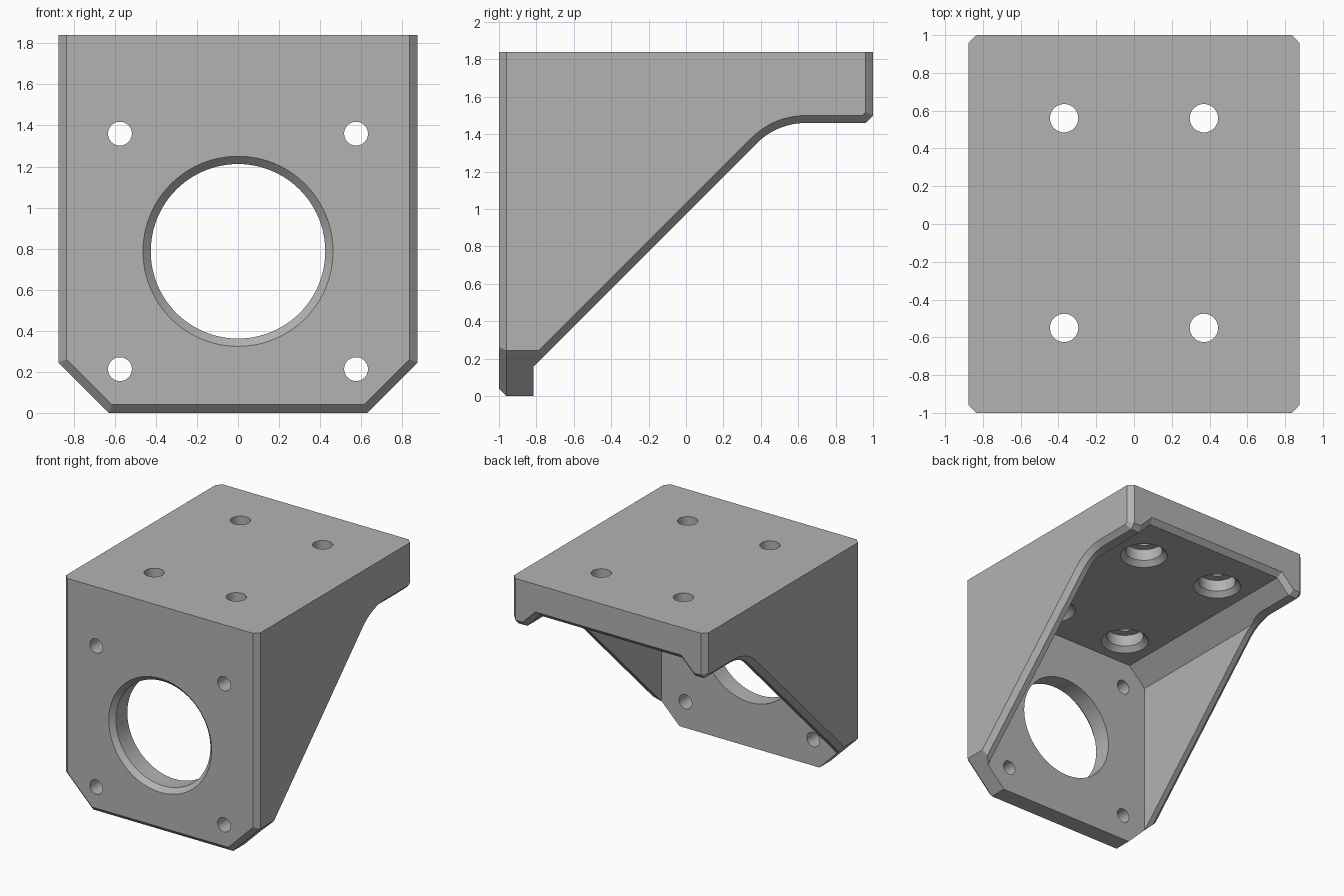
import bpy, bmesh, math

if "Cube" in bpy.data.objects:
    bpy.data.objects.remove(bpy.data.objects["Cube"])

W, C, TOP = 0.875, 0.04, 1.84      # half width, edge chamfer, height
R2 = math.sqrt(2)

grey = bpy.data.materials.new("plain_grey")
grey.diffuse_color = (0.45, 0.45, 0.45, 1)
grey.use_nodes = True
grey.node_tree.nodes["Principled BSDF"].inputs["Base Color"].default_value = grey.diffuse_color


def loft(name, sections):
    """Closed solid through matching rings of 3D points."""
    bm = bmesh.new()
    rings = [[bm.verts.new(p) for p in s] for s in sections]
    n = len(rings[0])
    for a, b in zip(rings, rings[1:]):
        for i in range(n):
            j = (i + 1) % n
            bm.faces.new((a[i], a[j], b[j], b[i]))
    bm.faces.new(rings[0])
    bm.faces.new(rings[-1])
    bmesh.ops.remove_doubles(bm, verts=bm.verts, dist=1e-5)
    bmesh.ops.recalc_face_normals(bm, faces=bm.faces)
    mesh = bpy.data.meshes.new(name)
    bm.to_mesh(mesh)
    bm.free()
    obj = bpy.data.objects.new(name, mesh)
    bpy.context.collection.objects.link(obj)
    mesh.materials.append(grey)
    return obj


def round_cutter(name, x, other, steps, axis, n=64):
    """Stepped round cutter; steps are (position along axis, radius)."""
    rings = []
    for t, r in steps:
        ring = []
        for i in range(n):
            a = 2 * math.pi * i / n
            u, v = x + r * math.cos(a), other + r * math.sin(a)
            ring.append((u, t, v) if axis == 'Y' else (u, v, t))
        rings.append(ring)
    return loft(name, rings)


def side_profile(d):
    """Side outline (y, z); d insets the edges that carry a chamfer."""
    cy, cz, r = 0.64, 1.09, 0.37 + d
    arc = [(cy + r * math.cos(math.radians(a)), cz + r * math.sin(math.radians(a)))
           for a in [135 - 45 * i / 16 for i in range(17)]]
    lift = arc[0][1] - arc[0][0]
    k = d * 0.414
    return ([(-1 + d, TOP), (-1 + d, C + k), (-1 + C + k, d), (-0.815, d),
             (-0.815, -0.815 + lift)] + arc +
            [(1 - C - k, 1.46 + d), (1 - d, 1.46 + C + k), (1 - d, TOP)])


# Bracket body with chamfered outer edges
body = loft("motor_bracket", [[(x, y, z) for y, z in side_profile(d)]
            for x, d in ((-W, C), (-W + C, 0), (W - C, 0), (W, C))])
cutters = []


# Open pocket between the walls, sloped under the top plate, flared at the back
def pocket_section(y, d):
    z = 1.575 + d
    s = 2.215 + d * R2
    half = [(0.79, -0.2), (0.79, s - 0.79), (s - z, z)]
    return [(x, y, h) for x, h in half] + [(-x, y, h) for x, h in reversed(half)]


cutters.append(loft("pocket_cutter", [pocket_section(-0.815, 0), pocket_section(0.96, 0),
                                      pocket_section(1.04, 0.08)]))

# Clipped lower corners with a chamfer along the front
for side in (-1, 1):
    sections = []
    for y, d in ((-1.04, 0.08), (-0.96, 0), (0.5, 0)):
        x0 = 0.63 - d * R2
        sections.append([(side * x, y, z) for x, z in
                         ((x0 - 0.3, -0.3), (x0 + 0.5, 0.5), (x0 + 0.5, -0.3))])
    cutters.append(loft("corner_cutter", sections))

# Large front opening with chamfered rim
cutters.append(round_cutter("opening_cutter", 0, 0.787,
               [(-1.04, 0.503), (-0.962, 0.425), (-0.7, 0.425)], 'Y', 96))

for x in (-1, 1):
    # Front plate screw holes
    for z in (0.213, 1.36):
        cutters.append(round_cutter("front_hole_cutter", x * 0.575, z,
                       [(-1.1, 0.058), (-0.7, 0.058)], 'Y', 48))
    # Top plate holes, counterbored from below
    for y in (-0.55, 0.56):
        cutters.append(round_cutter("top_hole_cutter", x * 0.37, y,
                       [(1.555, 0.203), (1.615, 0.143), (1.71, 0.143),
                        (1.71, 0.075), (1.95, 0.075)], 'Z', 48))

# Cut everything, then drop the cutters
bpy.context.view_layer.objects.active = body
body.select_set(True)
for c in cutters:
    c.hide_render = True
    m = body.modifiers.new("cut", 'BOOLEAN')
    m.operation, m.solver, m.object = 'DIFFERENCE', 'EXACT', c
    bpy.ops.object.modifier_apply(modifier=m.name)
for c in cutters:
    bpy.data.objects.remove(c)

bpy.ops.object.shade_smooth_by_angle(angle=math.radians(25))
